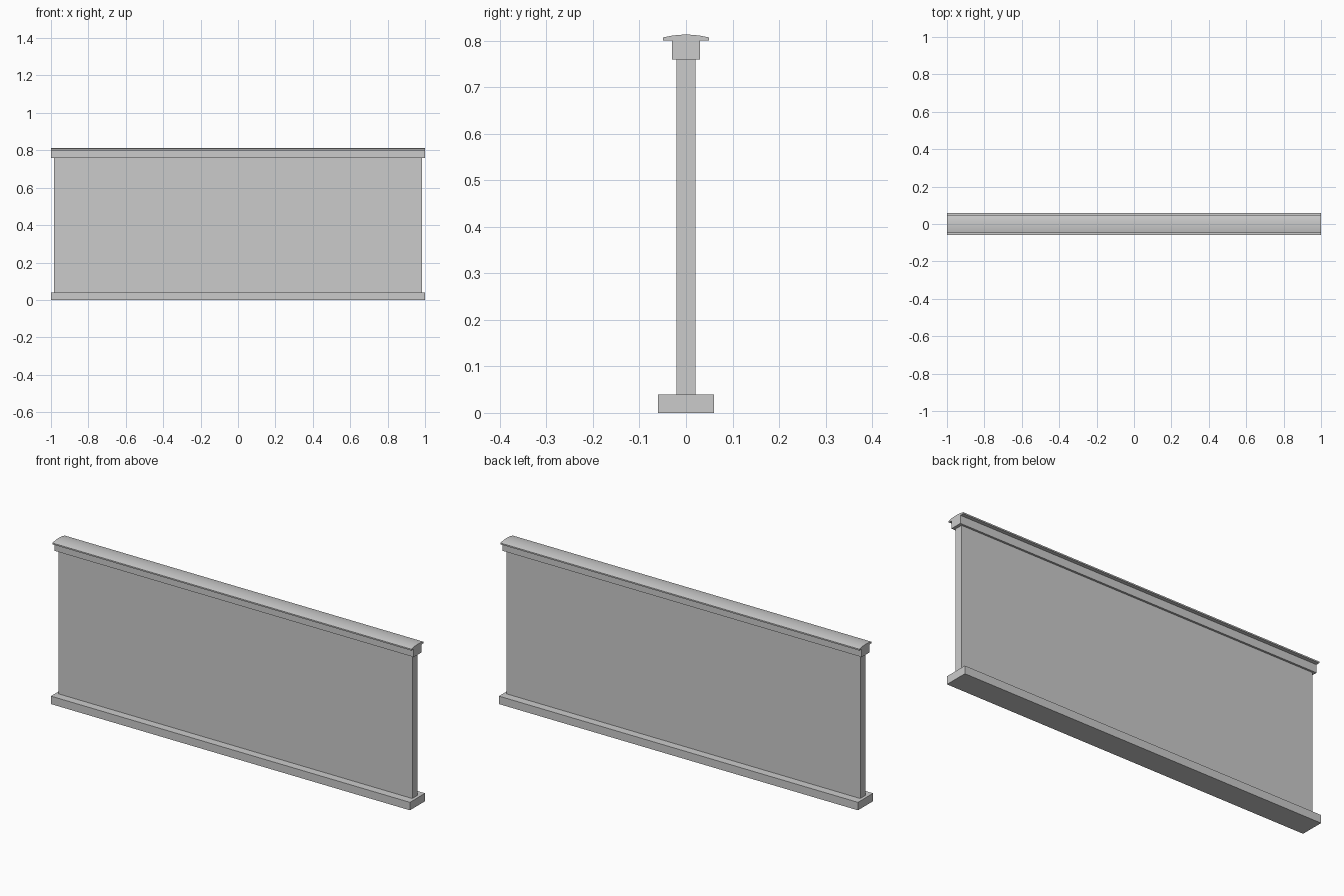
import bpy, bmesh, math

if "Cube" in bpy.data.objects:
    bpy.data.objects.remove(bpy.data.objects["Cube"])


def extrude_profile(name, profile, half_len):
    """Extrude a closed (y, z) profile along x, centred on x = 0."""
    bm = bmesh.new()
    face = bm.faces.new([bm.verts.new((-half_len, y, z)) for y, z in profile])
    ext = bmesh.ops.extrude_face_region(bm, geom=[face])
    verts = [g for g in ext["geom"] if isinstance(g, bmesh.types.BMVert)]
    bmesh.ops.translate(bm, verts=verts, vec=(2 * half_len, 0, 0))
    bmesh.ops.recalc_face_normals(bm, faces=bm.faces)
    mesh = bpy.data.meshes.new(name)
    bm.to_mesh(mesh)
    bm.free()
    obj = bpy.data.objects.new(name, mesh)
    bpy.context.collection.objects.link(obj)
    return obj


def rect(half_w, z0, z1):
    return [(-half_w, z0), (half_w, z0), (half_w, z1), (-half_w, z1)]


# Base plinth, upright panel and the rail above it
extrude_profile("base_plinth", rect(0.06, 0.0, 0.04), 1.0)
extrude_profile("panel", rect(0.02, 0.04, 0.76), 0.985)
extrude_profile("top_rail", rect(0.03, 0.76, 0.80), 1.0)

# Handrail cap: flat underside, thin lips, shallow arched top
W, EDGE, RISE, STEPS = 0.049, 0.807, 0.006, 10
arch = []
for i in range(STEPS + 1):
    t = 1 - 2 * i / STEPS
    arch.append((W * t, EDGE + RISE * (1 - t * t)))
cap = extrude_profile("handrail_cap", [(-W, 0.801), (W, 0.801)] + arch, 1.0)
# Sink the underside onto the rail
for v in cap.data.vertices:
    if v.co.z < 0.802:
        v.co.z = 0.80

# Smooth the arch, keep the lip edges sharp
bpy.context.view_layer.objects.active = cap
cap.select_set(True)
bpy.ops.object.shade_smooth_by_angle(angle=math.radians(30))
